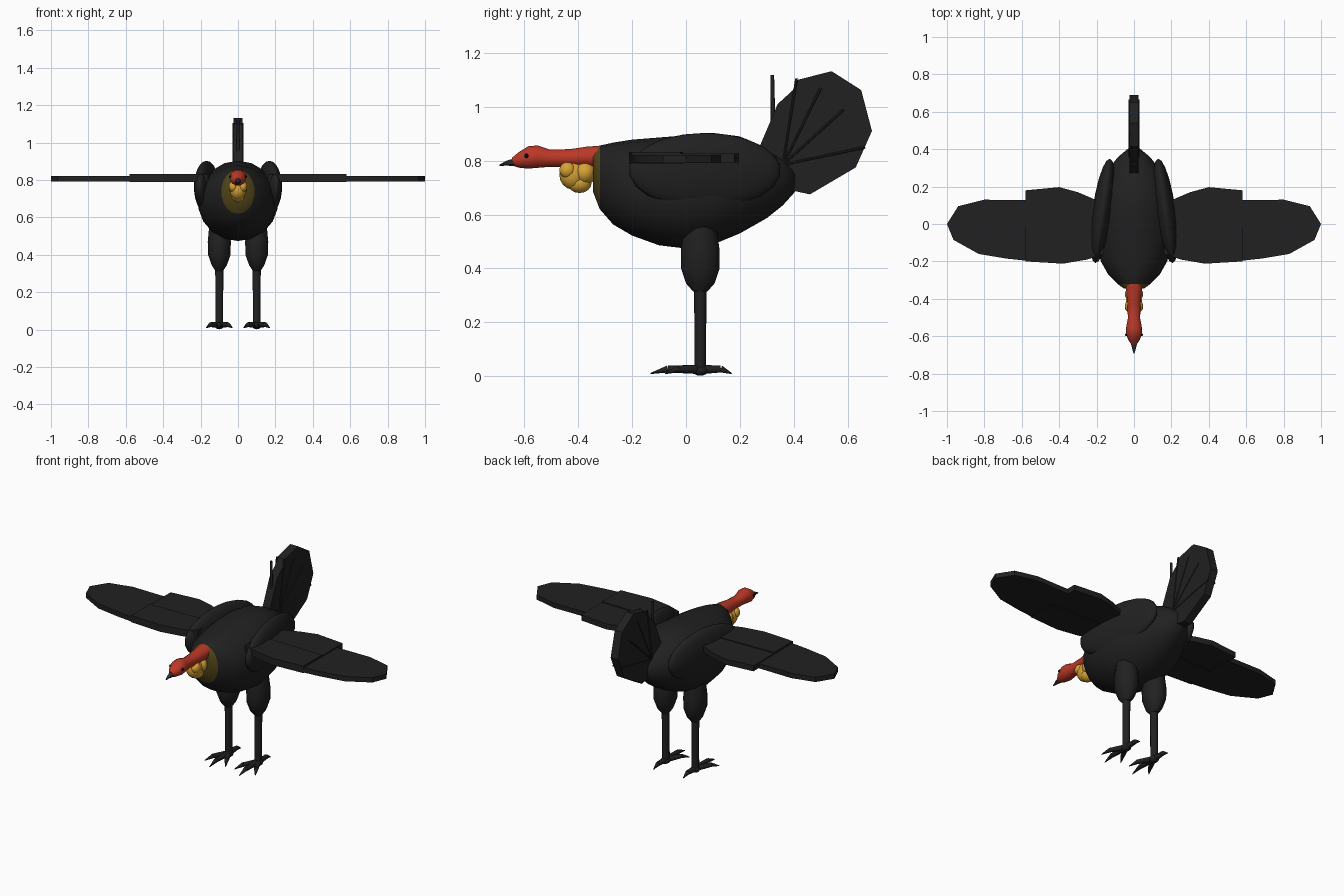
import bpy, bmesh, math
from mathutils import Vector

if "Cube" in bpy.data.objects:
    bpy.data.objects.remove(bpy.data.objects["Cube"])


def material(name, r, g, b):
    m = bpy.data.materials.new(name)
    m.use_nodes = True
    m.diffuse_color = (r, g, b, 1)
    node = m.node_tree.nodes["Principled BSDF"]
    node.inputs["Base Color"].default_value = (r, g, b, 1)
    node.inputs["Roughness"].default_value = 0.8
    return m


black = material("feather black", 0.015, 0.015, 0.015)
ink = material("eye black", 0.004, 0.004, 0.004)
horn = material("beak grey", 0.03, 0.03, 0.03)
red = material("skin red", 0.5, 0.04, 0.02)
yellow = material("wattle yellow", 0.68, 0.36, 0.035)
olive = material("collar olive", 0.085, 0.06, 0.01)


def finish(name, bm, mat, angle=35):
    bmesh.ops.recalc_face_normals(bm, faces=bm.faces)
    mesh = bpy.data.meshes.new(name)
    bm.to_mesh(mesh)
    bm.free()
    ob = bpy.data.objects.new(name, mesh)
    bpy.context.collection.objects.link(ob)
    mesh.materials.append(mat)
    bpy.ops.object.select_all(action="DESELECT")
    ob.select_set(True)
    bpy.context.view_layer.objects.active = ob
    bpy.ops.object.shade_smooth_by_angle(angle=math.radians(angle))
    return ob


def loft(name, rings, mat, sides=14):
    """Skin elliptical rings given as (x, y, z, half width, half height, tilt).
    Tilt 0 faces along y, tilt 1 faces along z."""
    bm = bmesh.new()
    loops = []
    for x, y, z, rx, rh, tilt in rings:
        loop = []
        for i in range(sides):
            a = math.tau * (i + 0.5) / sides
            c, s = rx * math.cos(a), rh * math.sin(a)
            loop.append(bm.verts.new((x + c, y + s * tilt, z + s * (1 - tilt))))
        loops.append(loop)
    for a, b in zip(loops, loops[1:]):
        for i in range(sides):
            j = (i + 1) % sides
            bm.faces.new((a[i], a[j], b[j], b[i]))
    bm.faces.new(loops[0])
    bm.faces.new(loops[-1])
    return finish(name, bm, mat, 45)


def along_y(name, rows, mat, sides=14):
    return loft(name, [(0, y, z, rx, rz, 0) for y, z, rx, rz in rows], mat, sides)


def ball(name, centre, radii, mat, turn=0, segments=14):
    bm = bmesh.new()
    bmesh.ops.create_uvsphere(bm, u_segments=segments, v_segments=segments // 2 + 1, radius=1)
    ob = finish(name, bm, mat, 60)
    ob.location, ob.scale, ob.rotation_euler.z = centre, radii, turn
    return ob


def plate(name, points, thickness, mat):
    """Extrude a closed outline both ways along its own normal."""
    bm = bmesh.new()
    face = bm.faces.new([bm.verts.new(p) for p in points])
    face.normal_update()
    n = face.normal.copy()
    bmesh.ops.translate(bm, verts=bm.verts, vec=-n * thickness / 2)
    top = bmesh.ops.extrude_face_region(bm, geom=[face])["geom"]
    bmesh.ops.translate(bm, vec=n * thickness,
                        verts=[v for v in top if isinstance(v, bmesh.types.BMVert)])
    return finish(name, bm, mat)


def rod(name, start, end, r1, r2, mat, sides=8):
    a, b = Vector(start), Vector(end)
    bm = bmesh.new()
    bmesh.ops.create_cone(bm, cap_ends=True, segments=sides, radius1=r1, radius2=r2,
                          depth=(b - a).length)
    ob = finish(name, bm, mat, 50)
    ob.location = (a + b) / 2
    ob.rotation_euler = (b - a).to_track_quat("Z", "Y").to_euler()
    return ob


# Body, with the bare collar at the base of the neck
body = along_y("body", [
    (-0.345, 0.765, 0.055, 0.08), (-0.32, 0.738, 0.09, 0.118), (-0.27, 0.715, 0.14, 0.152),
    (-0.2, 0.7, 0.18, 0.178), (-0.1, 0.686, 0.207, 0.2), (0, 0.684, 0.215, 0.21),
    (0.1, 0.696, 0.208, 0.207), (0.2, 0.71, 0.185, 0.18), (0.3, 0.715, 0.135, 0.128),
    (0.36, 0.72, 0.085, 0.085), (0.405, 0.725, 0.03, 0.04)], black, 18)
body.data.materials.append(olive)
for f in body.data.polygons:
    if f.center.y < -0.325:
        f.material_index = 1

# Neck, head and beak
along_y("neck_and_head", [
    (-0.645, 0.797, 0.014, 0.015), (-0.62, 0.803, 0.032, 0.03), (-0.585, 0.812, 0.045, 0.043),
    (-0.55, 0.815, 0.043, 0.043), (-0.505, 0.809, 0.034, 0.033), (-0.43, 0.81, 0.036, 0.034),
    (-0.37, 0.814, 0.042, 0.039), (-0.32, 0.815, 0.046, 0.042)], red, 12)
along_y("beak", [(-0.692, 0.783, 0.003, 0.003), (-0.665, 0.791, 0.011, 0.01),
                 (-0.63, 0.795, 0.02, 0.017)], horn, 8)

# Lumpy wattle
ball("wattle_front", (0, -0.42, 0.748), (0.045, 0.05, 0.055), yellow)
ball("wattle_rear", (0, -0.375, 0.755), (0.05, 0.042, 0.045), yellow)
ball("wattle_drop", (0, -0.395, 0.718), (0.038, 0.045, 0.038), yellow)
for side, label in ((1, "left"), (-1, "right")):
    ball("wattle_lobe_" + label, (side * 0.025, -0.44, 0.765), (0.025, 0.03, 0.03), yellow)

# Tail fan standing in the middle plane, with ribs on both faces
fan = [(0.27, 0.845), (0.315, 0.95), (0.34, 1.01), (0.395, 1.06), (0.415, 1.1),
       (0.54, 1.132), (0.65, 1.062), (0.69, 0.91), (0.63, 0.775), (0.46, 0.675),
       (0.39, 0.69), (0.33, 0.76)]
plate("tail_fan", [(0, y, z) for y, z in fan], 0.05, black)
tips = [(0.41, 1.105), (0.5, 1.07), (0.585, 0.99), (0.665, 0.85)]
for side, label in ((1, "left"), (-1, "right")):
    x = side * 0.025
    for i, (y, z) in enumerate(tips):
        rod(f"tail_rib_{label}_{i + 1}", (x, 0.36, 0.785), (x, y, z), 0.004, 0.005, black, 6)
rod("tail_front_feather", (0, 0.325, 0.82), (0, 0.32, 1.118), 0.01, 0.007, black)

for side, label in ((1, "left"), (-1, "right")):
    # Folded shoulder feathers
    ball("shoulder_" + label, (side * 0.168, 0.07, 0.763), (0.055, 0.285, 0.14),
         black, side * 0.14, 20)

    # Spread wing in three flat panels
    front = [(0.16, -0.16), (0.25, -0.19), (0.38, -0.212), (0.58, -0.2), (0.58, -0.02), (0.16, -0.01)]
    rear = [(0.16, -0.02), (0.58, -0.03), (0.58, 0.18), (0.4, 0.197), (0.3, 0.17), (0.16, 0.11)]
    outer = [(0.56, -0.198), (0.68, -0.185), (0.83, -0.16), (0.965, -0.085), (1, 0),
             (0.94, 0.095), (0.8, 0.13), (0.56, 0.127)]
    for part, outline, z, thick in (("front", front, 0.811, 0.042), ("rear", rear, 0.81, 0.034),
                                    ("outer", outer, 0.806, 0.029)):
        plate(f"wing_{part}_{label}", [(side * x, y, z) for x, y in outline], thick, black)

    # Leg
    x, y = side * 0.1, 0.053
    loft("thigh_" + label, [(x, y, z, rx, ry, 1) for z, rx, ry in (
        (0.6, 0.05, 0.055), (0.53, 0.058, 0.065), (0.47, 0.064, 0.074), (0.4, 0.062, 0.074),
        (0.345, 0.042, 0.055), (0.315, 0.022, 0.028))], black, 12)
    rod("shank_" + label, (x, y, 0.02), (x, y, 0.33), 0.021, 0.023, black, 10)
    ball("foot_pad_" + label, (x, y, 0.022), (0.026, 0.03, 0.02), black)

    # Toes with drooping claws
    for toe, dx, dy in (("middle", 0, -0.185), ("inner", -0.07, -0.13),
                        ("outer", 0.07, -0.13), ("hind", 0, 0.117)):
        knuckle = (x + side * dx * 0.65, y + dy * 0.65, 0.027)
        tip = (x + side * dx, y + dy, 0.01)
        rod(f"toe_{toe}_{label}", (x, y, 0.025), knuckle, 0.017, 0.013, black)
        rod(f"claw_{toe}_{label}", knuckle, tip, 0.013, 0.002, black)

    # Eye
    ball("eye_" + label, (side * 0.042, -0.592, 0.818), (0.006, 0.008, 0.008), ink, 0, 10)
